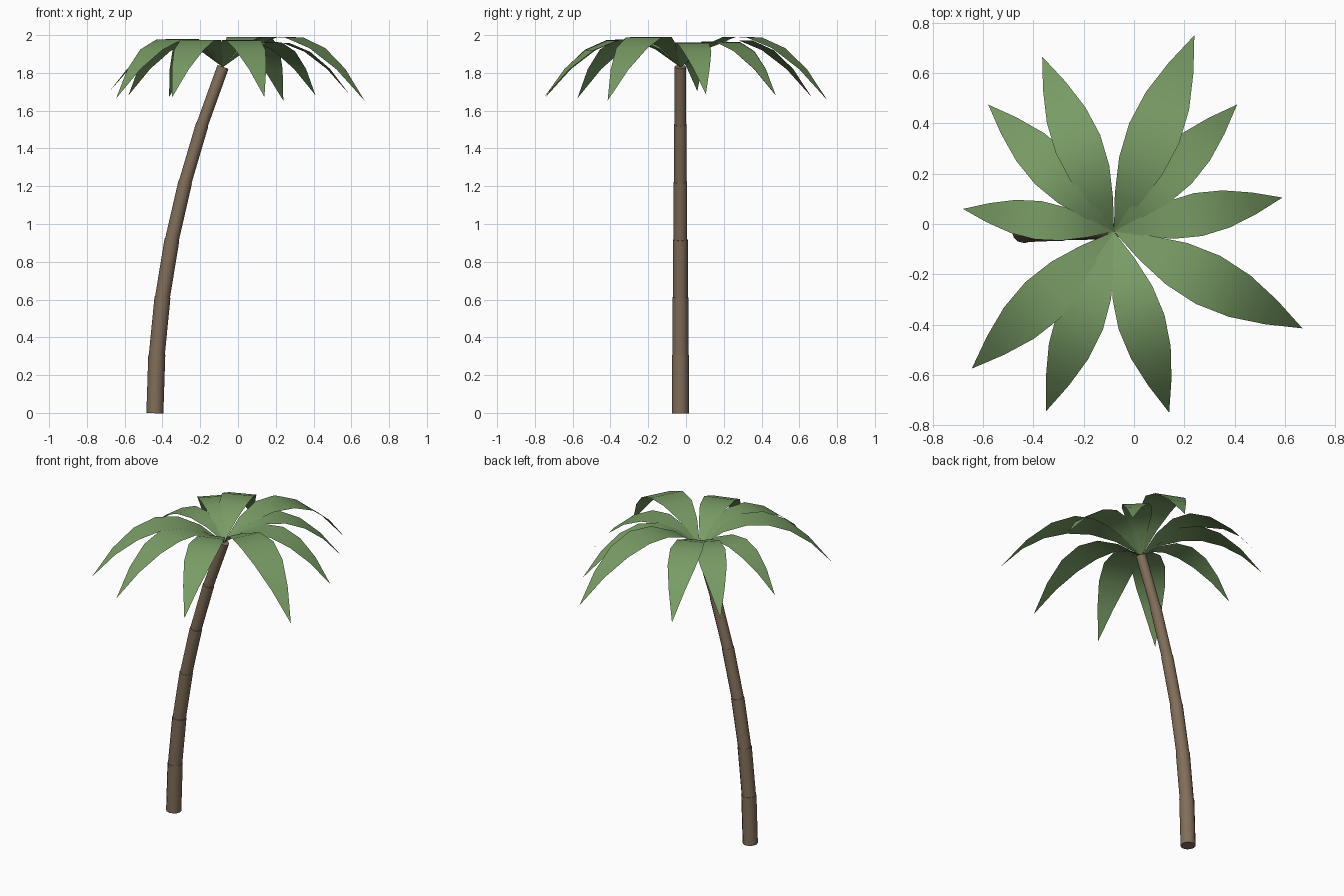
import bpy, bmesh, math
from mathutils import Vector

if "Cube" in bpy.data.objects:
    bpy.data.objects.remove(bpy.data.objects["Cube"])


def material(name, color):
    m = bpy.data.materials.new(name)
    m.diffuse_color = (*color, 1)
    m.use_nodes = True
    m.node_tree.nodes["Principled BSDF"].inputs["Base Color"].default_value = m.diffuse_color
    return m


BARK = material("bark", (0.22, 0.155, 0.10))
GREEN = material("leaf_green", (0.19, 0.33, 0.13))
CROWN = Vector((-0.08, -0.03, 1.83))
SEGMENTS = 6


def trunk_point(t):
    return Vector((-0.44 + 0.36 * t * t, -0.03, 1.83 * t))


# Trunk: stack of straight cylinders, each a little thinner, along a leaning curve
for i in range(SEGMENTS):
    a, b = trunk_point(i / SEGMENTS), trunk_point((i + 1) / SEGMENTS)
    axis = b - a
    bpy.ops.mesh.primitive_cylinder_add(
        vertices=12, radius=0.045 - 0.0028 * i, depth=axis.length + 0.004,
        location=(a + b) / 2, rotation=(0, math.atan2(axis.x, axis.z), 0))
    seg = bpy.context.object
    seg.name = f"trunk_segment_{i + 1}"
    seg.data.materials.append(BARK)
    bpy.ops.object.shade_smooth_by_angle(angle=math.radians(40))


def leaf(index, tip_x, tip_y, steps=6):
    """Thin arched blade from the crown to the tip, size scaled by its length."""
    reach = Vector((tip_x - CROWN.x, tip_y - CROWN.y, 0))
    length = reach.length
    side = Vector((-reach.y, reach.x, 0)) / length
    bm = bmesh.new()
    rows = []
    for k in range(steps + 1):
        t = k / steps
        mid = CROWN + reach * t
        mid.z += length * (0.96 * t - 1.17 * t * t)
        half = 0.127 * length * math.sin(math.pi * t)
        if k in (0, steps):
            rows.append([bm.verts.new(mid)])
        else:
            rows.append([bm.verts.new(mid - side * half), bm.verts.new(mid + side * half)])
    for p, q in zip(rows, rows[1:]):
        bm.faces.new([p[0]] + q + (p[1:] if len(p) > 1 else []))
    bm.normal_update()
    for f in bm.faces:
        if f.normal.z < 0:
            f.normal_flip()
        f.smooth = True
    mesh = bpy.data.meshes.new(f"leaf_{index}")
    bm.to_mesh(mesh)
    bm.free()
    mesh.materials.append(GREEN)
    bpy.context.collection.objects.link(bpy.data.objects.new(f"leaf_{index}", mesh))


# Crown: ten drooping leaves, given by the position of their tips
TIPS = [(0.24, 0.75), (0.41, 0.475), (0.59, 0.105), (0.67, -0.415), (0.14, -0.75),
        (-0.35, -0.745), (-0.645, -0.575), (-0.68, 0.06), (-0.58, 0.475), (-0.365, 0.665)]
for n, (x, y) in enumerate(TIPS, 1):
    leaf(n, x, y)
